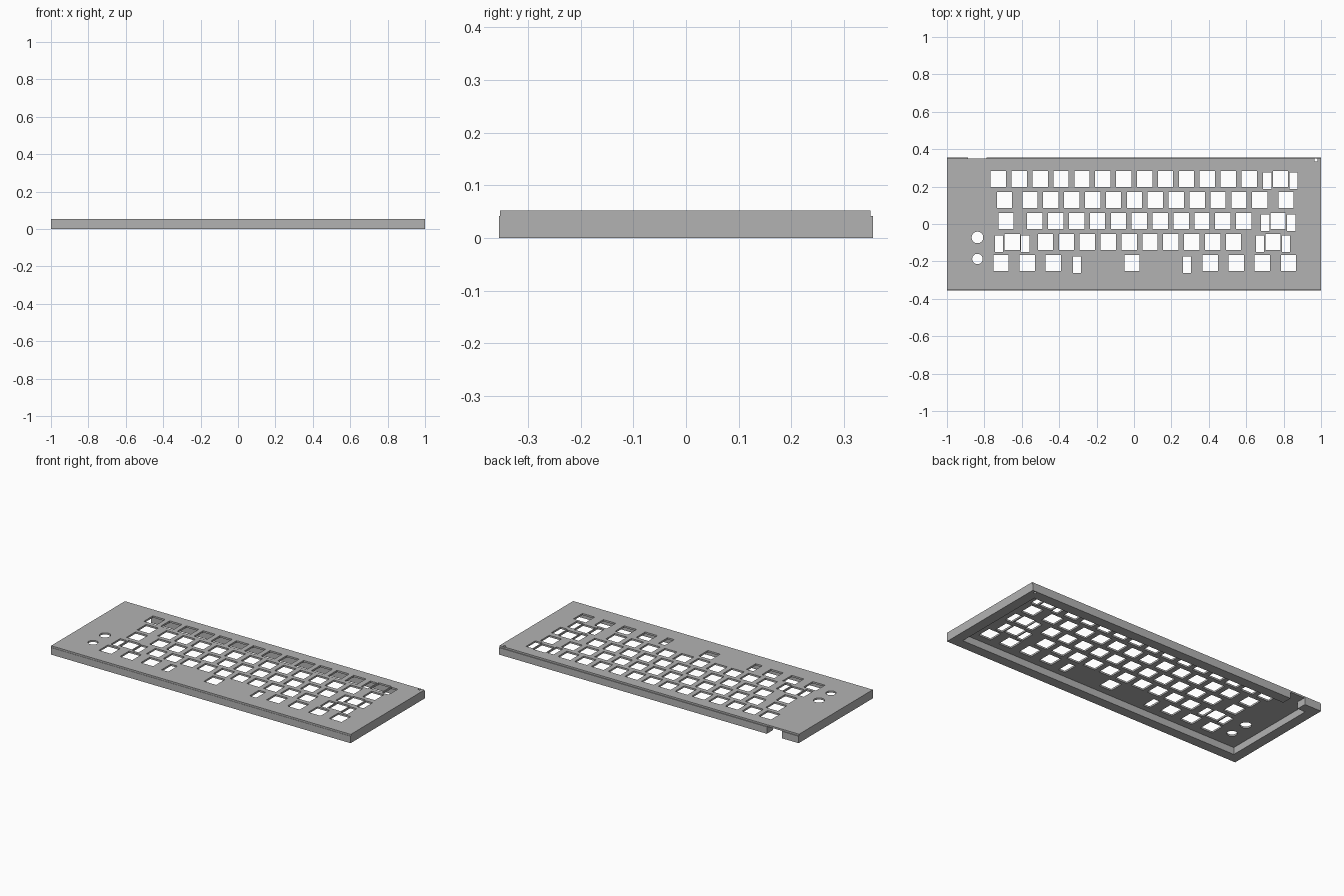
import bpy, bmesh
from mathutils import Matrix

cube = bpy.data.objects.get("Cube")
if cube:
    bpy.data.objects.remove(cube, do_unlink=True)

# Main sizes
HEIGHT, LIP = 0.0525, 0.042
RIM = 0.06
UNIT = 0.1117
KEY_W, KEY_D = 0.082, 0.086
STAB_W, STAB_D = 0.044, 0.088

grey = bpy.data.materials.new("case_grey")
grey.use_nodes = True
colour = (0.45, 0.45, 0.45, 1)
grey.diffuse_color = colour
grey.node_tree.nodes["Principled BSDF"].inputs["Base Color"].default_value = colour


def add_box(bm, x0, x1, y0, y1, z0, z1):
    move = Matrix.Translation(((x0 + x1) / 2, (y0 + y1) / 2, (z0 + z1) / 2))
    scale = Matrix.Diagonal((x1 - x0, y1 - y0, z1 - z0, 1))
    bmesh.ops.create_cube(bm, size=1, matrix=move @ scale)


def add_hole(bm, x, y, w, d):
    add_box(bm, x - w / 2, x + w / 2, y - d / 2, y + d / 2, 0.01, 0.1)


def add_round_hole(bm, x, y, r):
    bmesh.ops.create_cone(bm, cap_ends=True, segments=32, radius1=r, radius2=r,
                          depth=0.3, matrix=Matrix.Translation((x, y, 0)))


def make_object(name, bm):
    mesh = bpy.data.meshes.new(name)
    bm.to_mesh(mesh)
    bm.free()
    obj = bpy.data.objects.new(name, mesh)
    bpy.context.collection.objects.link(obj)
    mesh.materials.append(grey)
    return obj


def cut(obj, cutter):
    mod = obj.modifiers.new("cut", 'BOOLEAN')
    mod.operation, mod.solver, mod.object = 'DIFFERENCE', 'EXACT', cutter
    bpy.context.view_layer.objects.active = obj
    bpy.ops.object.modifier_apply(modifier=mod.name)


# Rows from back to front: single keys, runs of keys (start, count), stabiliser slots
rows = [
    ([0.783], [(-0.725, 13)], [0.713, 0.853]),
    ([-0.692, 0.813], [(-0.556, 12)], []),
    ([-0.684, 0.770], [(-0.530, 11)], [0.702, 0.841]),
    ([-0.651, 0.743], [(-0.473, 10)], [-0.722, -0.581, 0.673, 0.813]),
    ([-0.711, -0.571, -0.432, -0.011, 0.407, 0.547, 0.686, 0.826], [], [-0.305, 0.283]),
]

# Cutter for the key openings, stabiliser slots and knob holes
bm = bmesh.new()
for r, (singles, runs, slots) in enumerate(rows):
    y = 0.24 - r * 0.112
    keys = singles + [start + i * UNIT for start, count in runs for i in range(count)]
    for x in keys:
        add_hole(bm, x, y, KEY_W, KEY_D)
    for x in slots:
        add_hole(bm, x, y - 0.009, STAB_W, STAB_D)
add_round_hole(bm, -0.837, -0.072, 0.031)
add_round_hole(bm, -0.837, -0.187, 0.028)
add_round_hole(bm, 0.973, 0.342, 0.008)
plate_cutter = make_object("plate_cutter", bm)

# Cutter for the hollow underside, cable notch and corner hole
bm = bmesh.new()
add_box(bm, -1 + RIM, 1 - RIM, -0.355 + RIM, 0.355 - RIM, -0.1, 0.1)
add_round_hole(bm, 0.973, 0.342, 0.008)
frame_cutter = make_object("frame_cutter", bm)
bm = bmesh.new()
add_box(bm, -0.888, -0.788, 0.25, 0.4, -0.1, 0.1)
notch_cutter = make_object("notch_cutter", bm)

# Key plate
bm = bmesh.new()
add_box(bm, -1, 1, -0.353, 0.350, LIP, HEIGHT)
plate = make_object("key_plate", bm)
cut(plate, plate_cutter)

# Wall frame
bm = bmesh.new()
add_box(bm, -1, 1, -0.355, 0.355, 0, LIP)
frame = make_object("wall_frame", bm)
cut(frame, frame_cutter)
cut(frame, notch_cutter)

for helper in (plate_cutter, frame_cutter, notch_cutter):
    bpy.data.objects.remove(helper, do_unlink=True)
